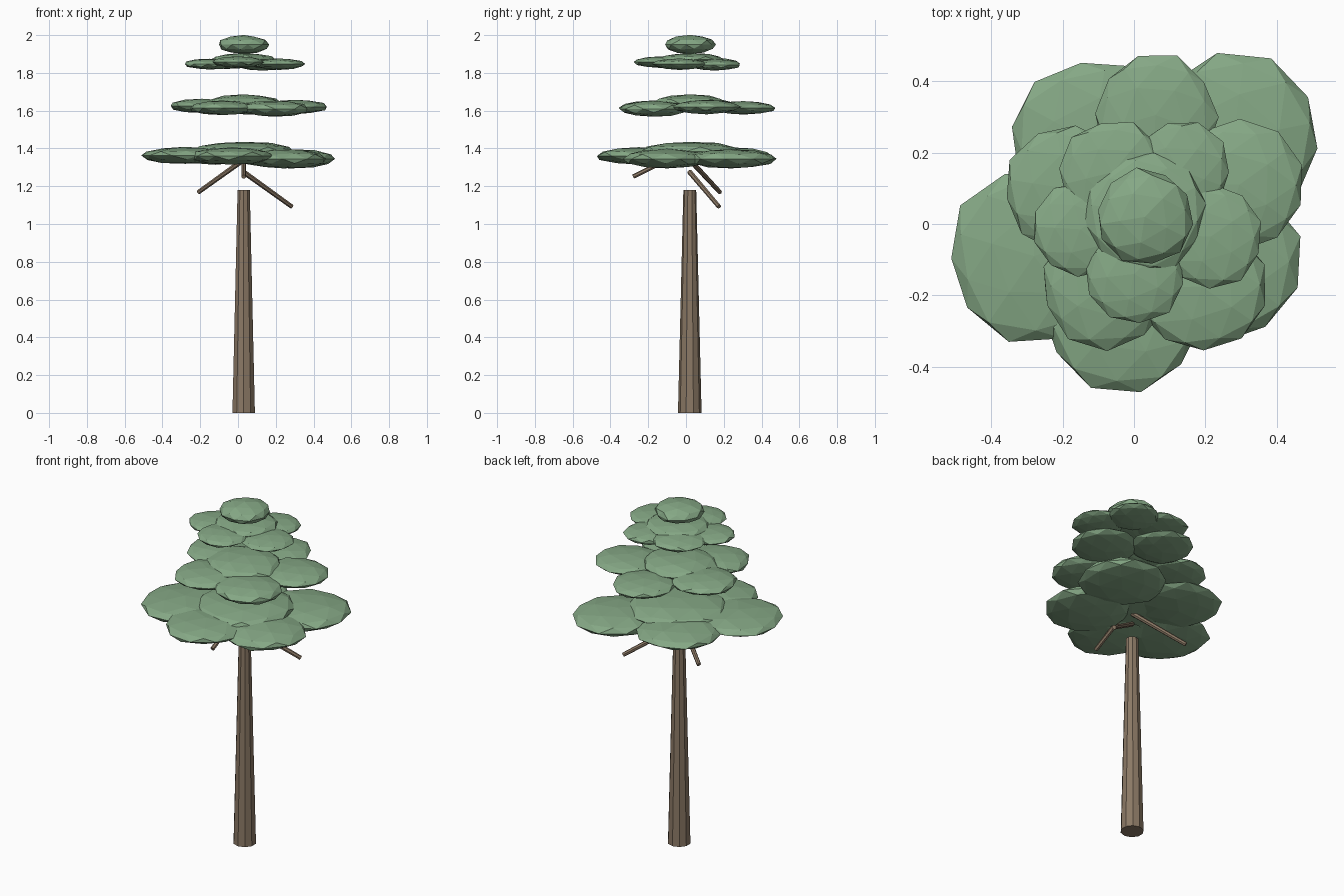
import bpy, bmesh, random
from mathutils import Vector, Matrix

if "Cube" in bpy.data.objects:
    bpy.data.objects.remove(bpy.data.objects["Cube"])

random.seed(4)
CX, CY = 0.03, 0.02  # trunk axis


def material(name, rgb):
    m = bpy.data.materials.new(name)
    m.diffuse_color = (*rgb, 1)
    m.use_nodes = True
    m.node_tree.nodes["Principled BSDF"].inputs["Base Color"].default_value = m.diffuse_color
    return m


leaf_green = material("leaf green", (0.235, 0.39, 0.235))
bark_brown = material("bark brown", (0.26, 0.19, 0.13))


def finish(bm, name, mat):
    mesh = bpy.data.meshes.new(name)
    bm.to_mesh(mesh)
    bm.free()
    mesh.materials.append(mat)
    obj = bpy.data.objects.new(name, mesh)
    bpy.context.collection.objects.link(obj)
    return obj


def limb(name, start, end, r1, r2, sides):
    """Tapered stick between two points."""
    a, b = Vector(start), Vector(end)
    d = b - a
    rot = Vector((0, 0, 1)).rotation_difference(d).to_matrix().to_4x4()
    bm = bmesh.new()
    bmesh.ops.create_cone(bm, cap_ends=True, segments=sides, radius1=r1, radius2=r2,
                          depth=d.length, matrix=Matrix.Translation((a + b) / 2) @ rot)
    finish(bm, name, bark_brown)


def add_pad(bm, x, y, z, r, h):
    """Flattened, slightly irregular faceted leaf clump."""
    verts = bmesh.ops.create_icosphere(bm, subdivisions=2, radius=1)["verts"]
    turn = Matrix.Rotation(random.uniform(0, 6.28), 3, 'Z')
    for v in verts:
        p = turn @ v.co * random.uniform(0.96, 1.05)
        v.co = (x + p.x * r, y + p.y * r, z + p.z * h)


# Trunk and bare branches
limb("trunk", (CX, CY, 0), (CX, CY, 1.18), 0.0625, 0.034, 10)
limb("branch_left", (CX, CY, 1.34), (-0.21, 0.18, 1.168), 0.014, 0.012, 7)
limb("branch_front", (CX, CY, 1.40), (0.03, -0.28, 1.25), 0.014, 0.012, 7)
limb("branch_right", (CX, CY, 1.275), (0.285, 0.175, 1.092), 0.014, 0.012, 7)

# Foliage tiers: pads as (x, y, z, radius, half height)
tiers = {
    "lower_foliage": [(CX, CY, 1.383, 0.27, 0.053),
                      (0.28, 0.24, 1.345, 0.24, 0.052), (-0.12, 0.23, 1.36, 0.23, 0.045),
                      (-0.28, -0.09, 1.363, 0.24, 0.045), (-0.03, -0.25, 1.36, 0.225, 0.045),
                      (0.24, -0.10, 1.345, 0.23, 0.052)],
    "middle_foliage": [(CX, CY, 1.64, 0.20, 0.045),
                       (0.06, 0.305, 1.615, 0.17, 0.035), (0.295, 0.11, 1.62, 0.18, 0.038),
                       (-0.19, 0.10, 1.625, 0.175, 0.037), (-0.08, -0.17, 1.615, 0.18, 0.038),
                       (0.19, -0.175, 1.61, 0.185, 0.042)],
    "upper_foliage": [(CX, CY + 0.01, 1.87, 0.17, 0.035),
                      (0.13, 0.15, 1.842, 0.14, 0.03), (-0.06, 0.145, 1.85, 0.145, 0.03),
                      (-0.15, -0.015, 1.847, 0.135, 0.028), (0.0, -0.14, 1.857, 0.14, 0.03),
                      (0.215, -0.035, 1.847, 0.143, 0.03)],
    "crown_tip": [(CX, CY, 1.95, 0.135, 0.049)],
}
for name, pads in tiers.items():
    bm = bmesh.new()
    for pad in pads:
        add_pad(bm, *pad)
    finish(bm, name, leaf_green)
